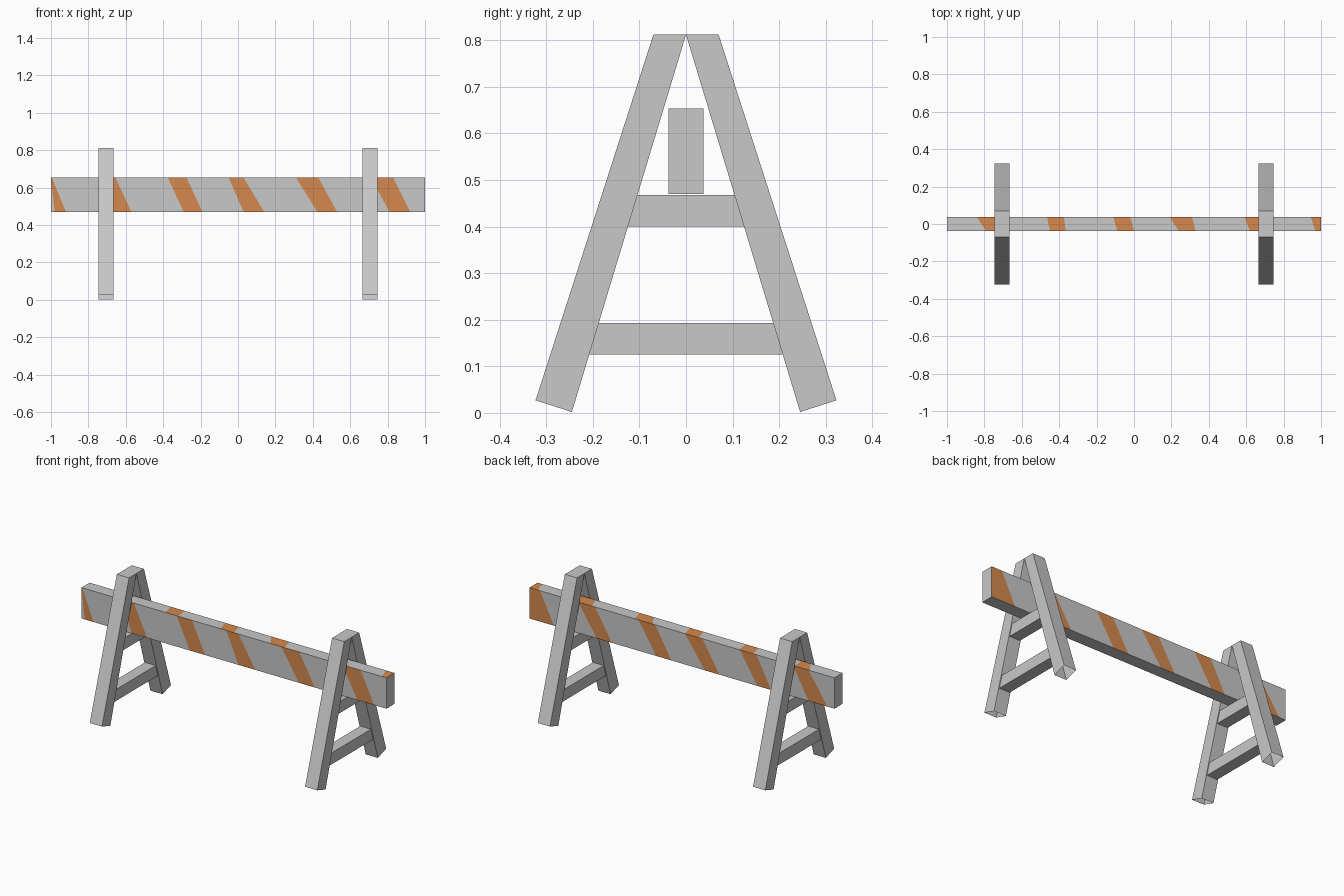
import bpy

if "Cube" in bpy.data.objects:
    bpy.data.objects.remove(bpy.data.objects["Cube"])


def material(name, rgb):
    m = bpy.data.materials.new(name)
    m.diffuse_color = (*rgb, 1.0)
    m.use_nodes = True
    m.node_tree.nodes["Principled BSDF"].inputs["Base Color"].default_value = m.diffuse_color
    return m


GREY = material("light grey", (0.58, 0.58, 0.58))
ORANGE = material("hazard orange", (0.66, 0.25, 0.075))


def make_object(name, verts, faces, mats, indices=None):
    me = bpy.data.meshes.new(name)
    me.from_pydata(verts, [], faces)
    for m in mats:
        me.materials.append(m)
    if indices:
        me.polygons.foreach_set("material_index", indices)
    me.update()
    ob = bpy.data.objects.new(name, me)
    bpy.context.collection.objects.link(ob)
    return ob


def prism(name, profile, x, half, skip=None):
    """Extrude a counter-clockwise (y, z) profile along x; skip leaves one side open."""
    n = len(profile)
    verts = [(x + s * half, y, z) for s in (-1, 1) for y, z in profile]
    faces = [tuple(reversed(range(n))), tuple(range(n, 2 * n))]
    for i in range(n):
        if i != skip:
            j = (i + 1) % n
            faces.append((i, j, n + j, n + i))
    return make_object(name, verts, faces, [GREY])


# A-frame trestles: two splayed legs with open feet, two cross bars
def inner_y(z):
    return 0.245 * (0.812 - z) / 0.81


for side, x in (("left", -0.706), ("right", 0.706)):
    leg = [(0.245, 0.002), (0.323, 0.027), (0.07, 0.812), (0.0, 0.812)]
    prism(side + "_back_leg", leg, x, 0.04, skip=0)
    front = [(-y, z) for y, z in reversed(leg)]
    prism(side + "_front_leg", front, x, 0.04, skip=2)
    for label, z0, z1 in (("lower", 0.125, 0.193), ("upper", 0.40, 0.468)):
        a, b = inner_y(z0) + 0.004, inner_y(z1) + 0.004
        prism(f"{side}_{label}_cross_bar",
              [(-a, z0), (a, z0), (b, z1), (-b, z1)], x, 0.035)

# Striped plank: each long side is a strip of slanted panels in turn grey and orange
Y, Z0, Z1 = 0.038, 0.47, 0.653
verts, faces, indices = [], [], []


def add_face(points, mat):
    points = [p for i, p in enumerate(points) if p != points[i - 1]]
    start = len(verts)
    verts.extend(points)
    faces.append(tuple(range(start, len(verts))))
    indices.append(mat)


def striped_side(stripes, place):
    """stripes: (far start, far end, near start, near end); place(s, v) gives a 3D point."""
    cuts = [(-1.0, -1.0)]
    for t0, t1, b0, b1 in stripes:
        cuts += [(t0, b0), (t1, b1)]
    cuts.append((1.0, 1.0))
    for k, ((t0, b0), (t1, b1)) in enumerate(zip(cuts, cuts[1:])):
        if (t0, b0) != (t1, b1):
            add_face([place(b0, 0), place(b1, 0), place(t1, 1), place(t0, 1)], k % 2)


front = [(-1, -0.995, -0.98, -0.92), (-0.74, -0.655, -0.67, -0.57),
         (-0.375, -0.275, -0.29, -0.19), (-0.05, 0.03, 0.03, 0.14),
         (0.31, 0.43, 0.425, 0.53), (0.71, 0.83, 0.81, 0.92)]
back = [(-1, -0.93, -1, -0.84), (-0.68, -0.57, -0.56, -0.46),
        (-0.285, -0.175, -0.17, -0.07), (0.02, 0.135, 0.15, 0.245),
        (0.38, 0.49, 0.495, 0.585), (0.73, 0.83, 0.83, 0.955)]
top = [(-0.84, -0.74, -0.79, -0.73), (-0.465, -0.375, -0.45, -0.365),
       (-0.11, -0.02, -0.09, 0.0), (0.19, 0.31, 0.24, 0.33),
       (0.59, 0.69, 0.62, 0.71), (0.945, 1.0, 0.97, 1.0)]

striped_side(front, lambda s, v: (s, -Y, Z1 if v else Z0))
striped_side(back, lambda s, v: (-s, Y, Z1 if v else Z0))
striped_side(top, lambda s, v: (s, Y if v else -Y, Z1))
striped_side([], lambda s, v: (s, -Y if v else Y, Z0))
for e in (-1, 1):
    add_face([(e, -e * Y, Z0), (e, e * Y, Z0), (e, e * Y, Z1), (e, -e * Y, Z1)], 0)
make_object("striped_plank", verts, faces, [GREY, ORANGE], indices)
